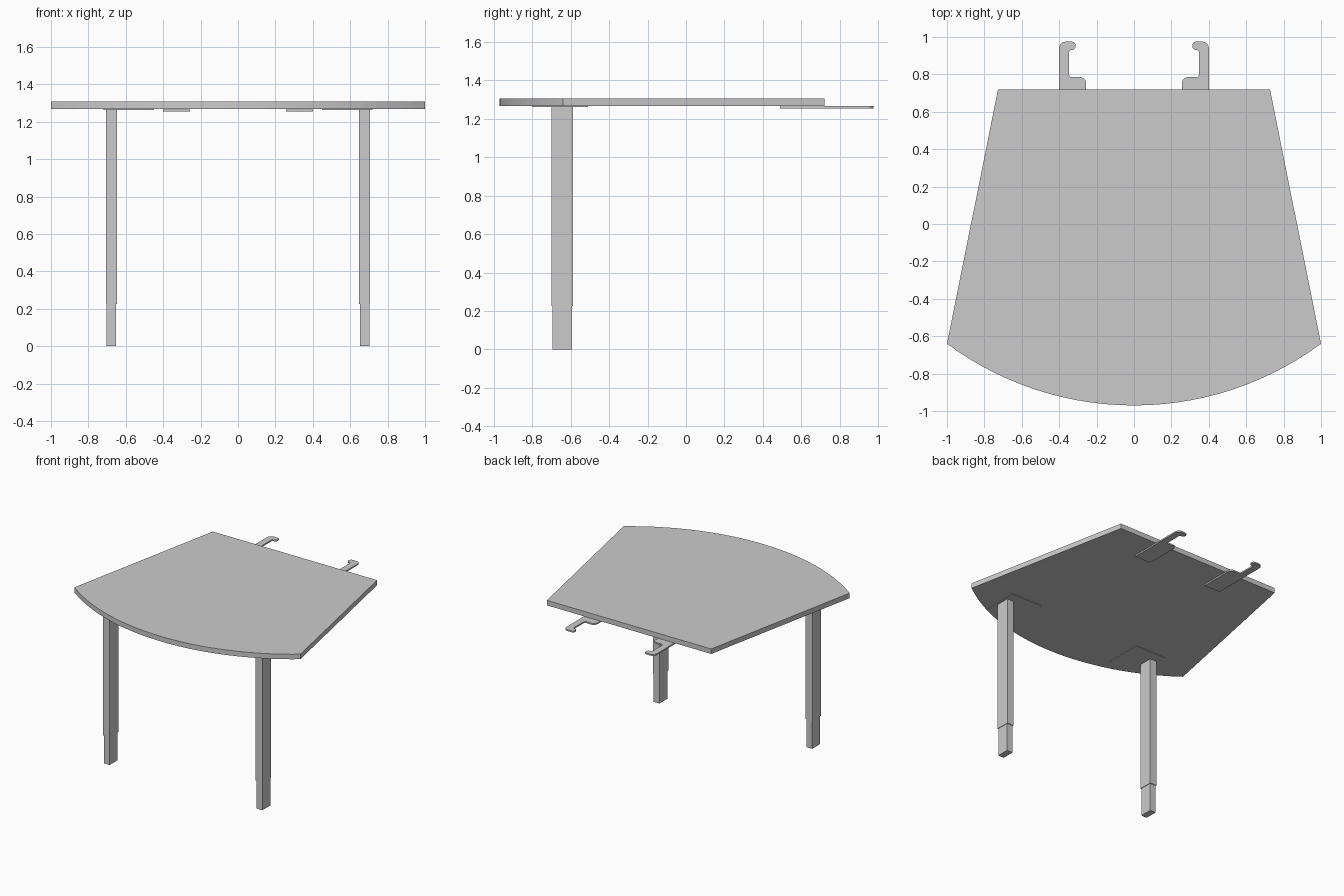
import bpy, bmesh, math
from mathutils import Vector

if "Cube" in bpy.data.objects:
    bpy.data.objects.remove(bpy.data.objects["Cube"])


def prism(name, outline, z0, z1, side=1):
    """Extrude a flat outline from z0 to z1; side=-1 mirrors it across x."""
    bm = bmesh.new()
    face = bm.faces.new([bm.verts.new((side * x, y, z0)) for x, y in outline])
    ext = bmesh.ops.extrude_face_region(bm, geom=[face])
    verts = [g for g in ext["geom"] if isinstance(g, bmesh.types.BMVert)]
    bmesh.ops.translate(bm, verts=verts, vec=(0, 0, z1 - z0))
    bmesh.ops.recalc_face_normals(bm, faces=bm.faces)
    mesh = bpy.data.meshes.new(name)
    bm.to_mesh(mesh)
    bm.free()
    obj = bpy.data.objects.new(name, mesh)
    bpy.context.collection.objects.link(obj)
    return obj


def rect(x0, x1, y0, y1):
    return [(x0, y0), (x1, y0), (x1, y1), (x0, y1)]


def rounded(corners, steps=6):
    """Round each (x, y, radius) corner of an outline."""
    out = []
    n = len(corners)
    for i, (x, y, r) in enumerate(corners):
        p = Vector((x, y))
        if r == 0:
            out.append((x, y))
            continue
        a = p + (Vector(corners[i - 1][:2]) - p).normalized() * r
        b = p + (Vector(corners[(i + 1) % n][:2]) - p).normalized() * r
        c = a + b - p
        for k in range(steps + 1):
            t = k / steps * math.pi / 2
            q = c + (a - c) * math.cos(t) + (b - c) * math.sin(t)
            out.append((q.x, q.y))
    return out


# Tabletop: trapezoid with a bowed front edge
SAG, FRONT = 0.33, -0.64
R = (1 + SAG ** 2) / (2 * SAG)
half = math.asin(1 / R)
cy = FRONT - SAG + R
arc = [(R * math.sin(a), cy - R * math.cos(a))
       for a in (half * (k / 14 - 1) for k in range(29))]
prism("tabletop", arc + [(0.727, 0.72), (-0.727, 0.72)], 1.267, 1.307)

# Linking bracket: flat plate with a hooked arm
bracket = rounded([(0.40, 0.49, 0), (0.40, 0.975, 0.035), (0.312, 0.975, 0.02),
                   (0.312, 0.93, 0.02), (0.347, 0.93, 0.012),
                   (0.347, 0.785, 0.012), (0.257, 0.785, 0.03), (0.257, 0.49, 0)])

for side, label in ((1, "right"), (-1, "left")):
    # Leg with a slightly slimmer adjustable foot
    prism(label + "_leg", rect(0.647, 0.706, -0.70, -0.588), 0.225, 1.267, side)
    prism(label + "_leg_foot", rect(0.651, 0.702, -0.694, -0.593), 0, 0.225, side)
    # Mounting plate under the top
    prism(label + "_leg_plate", rect(0.45, 0.72, -0.80, -0.51), 1.263, 1.267, side)
    prism(label + "_bracket", bracket, 1.255, 1.266, side)
